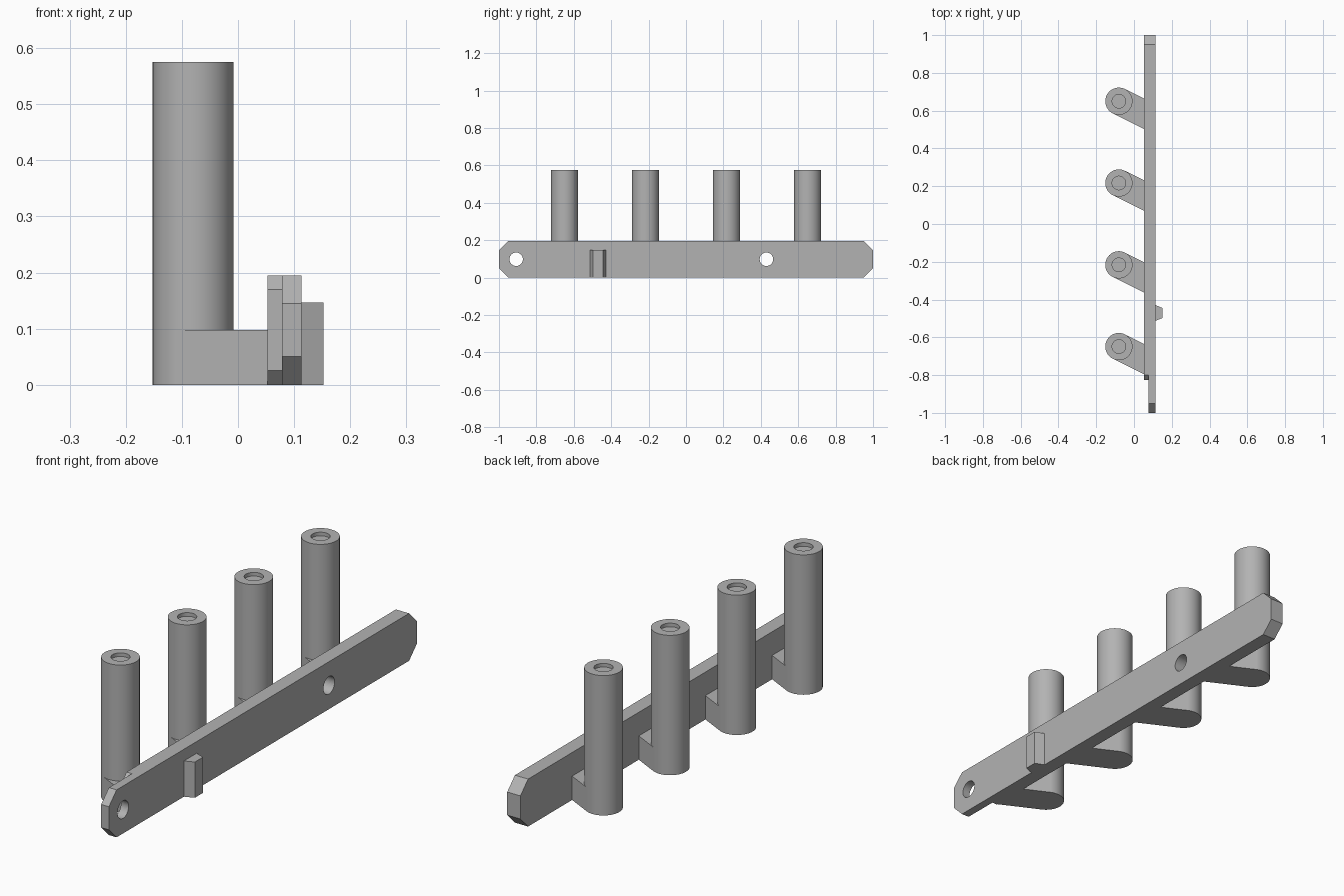
import bpy
import bmesh
from math import radians
from mathutils import Matrix, Vector

cube = bpy.data.objects.get("Cube")
if cube:
    bpy.data.objects.remove(cube, do_unlink=True)

GREY = (0.45, 0.45, 0.45, 1)
grey = bpy.data.materials.new("plain grey")
grey.use_nodes = True
grey.diffuse_color = GREY
grey.node_tree.nodes["Principled BSDF"].inputs["Base Color"].default_value = GREY


def add_object(name, bm):
    bmesh.ops.recalc_face_normals(bm, faces=bm.faces)
    mesh = bpy.data.meshes.new(name)
    bm.to_mesh(mesh)
    bm.free()
    obj = bpy.data.objects.new(name, mesh)
    bpy.context.collection.objects.link(obj)
    mesh.materials.append(grey)
    return obj


def prism(name, points, direction):
    """Extrude a flat outline along a direction."""
    bm = bmesh.new()
    face = bm.faces.new([bm.verts.new(p) for p in points])
    side = bmesh.ops.extrude_face_region(bm, geom=[face])["geom"]
    moved = [g for g in side if isinstance(g, bmesh.types.BMVert)]
    bmesh.ops.translate(bm, verts=moved, vec=direction)
    return add_object(name, bm)


def plate(name, x0, x1, y0, y1, front_cut, back_cut):
    """Upright plate with its end corners cut off."""
    f, b, h = front_cut, back_cut, BAR_HEIGHT
    outline = [(y0 + f, 0), (y1 - b, 0), (y1, b), (y1, h - b),
               (y1 - b, h), (y0 + f, h), (y0, h - f), (y0, f)]
    return prism(name, [(x0, y, z) for y, z in outline], (x1 - x0, 0, 0))


def boolean(obj, other, operation):
    mod = obj.modifiers.new(other.name, "BOOLEAN")
    mod.object = other
    mod.operation = operation
    mod.solver = "EXACT"
    other.hide_render = True
    other.hide_set(True)


BAR_HEIGHT = 0.195
BAR_BACK, BAR_STEP, BAR_FACE = 0.053, 0.078, 0.113
POST_X, POST_R, POST_TOP = -0.08, 0.072, 0.575
HOLE_R, RECESS = 0.036, 0.015
ARM_HEIGHT = 0.098

# Mounting bar: long outer plate, shorter inner plate, two through holes
bar = plate("mounting_bar", BAR_STEP, BAR_FACE, -1, 1, 0.05, 0.05)
inner = plate("inner_plate_helper", BAR_BACK, BAR_STEP, -0.825, 1, 0.025, 0.05)
boolean(bar, inner, "UNION")
for y in (-0.908, 0.43):
    bm = bmesh.new()
    bmesh.ops.create_cone(
        bm, cap_ends=True, segments=48, radius1=HOLE_R, radius2=HOLE_R, depth=0.3,
        matrix=Matrix.Translation((0.08, y, 0.098)) @ Matrix.Rotation(radians(90), 4, "Y"))
    boolean(bar, add_object("hole_cutter", bm), "DIFFERENCE")

# Tapered stop on the outer face
prism("stop_block", [(BAR_FACE, -0.513, 0), (0.152, -0.497, 0),
                     (0.152, -0.445, 0), (BAR_FACE, -0.429, 0)], (0, 0, 0.147))

# Posts with a shallow recess on top, each on a slanted arm
slant = Vector((2, -1, 0)).normalized()
normal = Vector((1, 2, 0)).normalized()
for i in range(4):
    centre = Vector((POST_X, -0.649 + i * 0.433, 0))

    bm = bmesh.new()
    bmesh.ops.create_cone(
        bm, cap_ends=True, segments=64, radius1=POST_R, radius2=POST_R, depth=POST_TOP,
        matrix=Matrix.Translation(centre + Vector((0, 0, POST_TOP / 2))))
    top = max(bm.faces, key=lambda f: f.calc_center_median().z)
    bmesh.ops.inset_region(bm, faces=[top], thickness=POST_R - HOLE_R)
    side = bmesh.ops.extrude_face_region(bm, geom=[top])["geom"]
    bmesh.ops.translate(bm, verts=[g for g in side if isinstance(g, bmesh.types.BMVert)],
                        vec=(0, 0, -RECESS))
    if top.is_valid:
        bmesh.ops.delete(bm, geom=[top], context="FACES_ONLY")
    post = add_object(f"post_{i + 1}", bm)

    outline = []
    for sign in (1, -1):
        start = centre + normal * POST_R * sign
        end = start + slant * ((BAR_BACK - start.x) / slant.x)
        outline += [start, end] if sign > 0 else [end, start]
    prism(f"arm_{i + 1}", outline, (0, 0, ARM_HEIGHT))

    bpy.ops.object.select_all(action="DESELECT")
    post.select_set(True)
    bpy.context.view_layer.objects.active = post
    bpy.ops.object.shade_smooth_by_angle(angle=radians(30))
